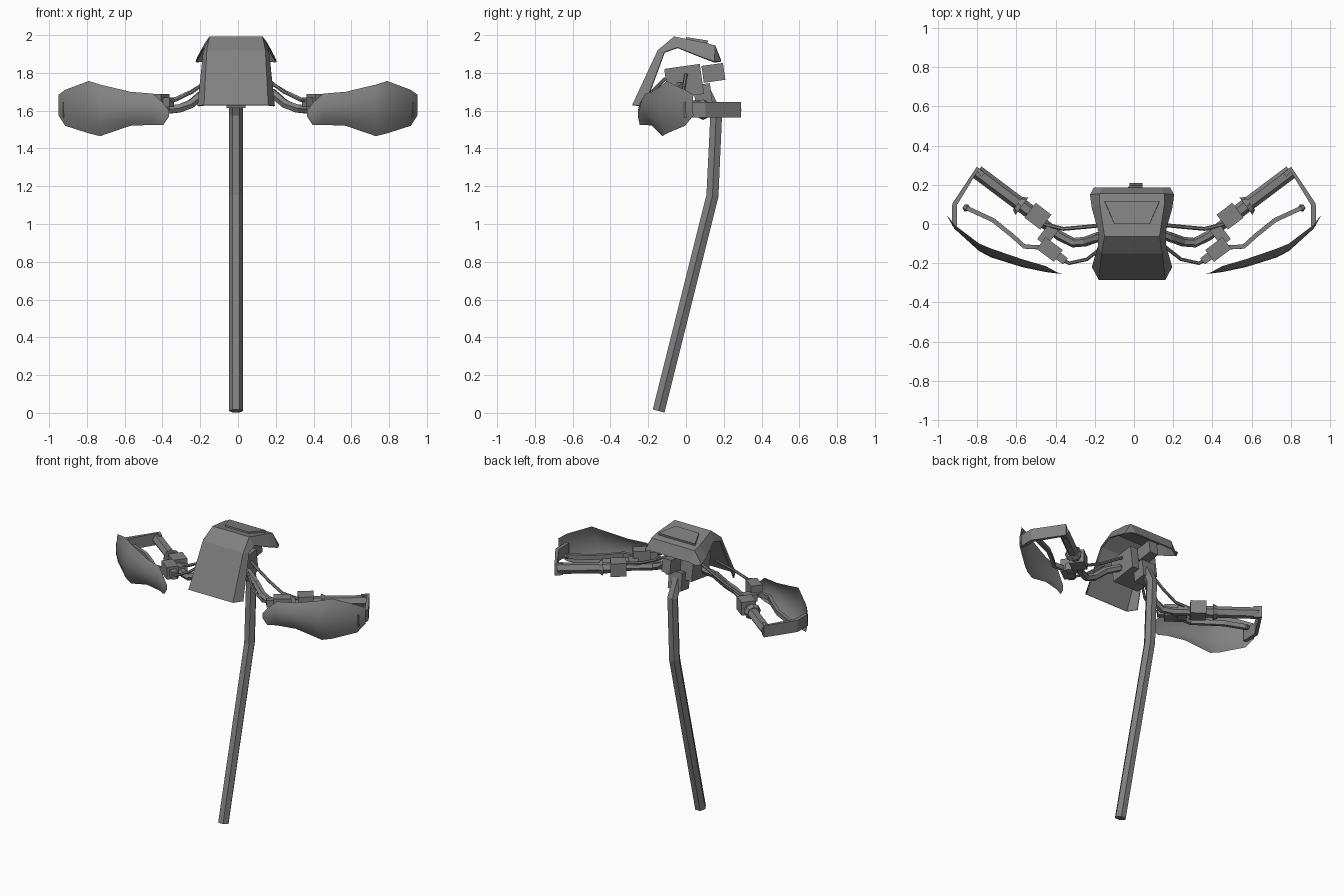
import bpy
import bmesh
from math import cos, sin, radians, tau
from mathutils import Vector, Matrix

cube = bpy.data.objects.get("Cube")
if cube:
    bpy.data.objects.remove(cube, do_unlink=True)

grey = bpy.data.materials.new("matte_grey")
grey.use_nodes = True
colour = (0.22, 0.22, 0.22, 1)
grey.diffuse_color = colour
grey.node_tree.nodes["Principled BSDF"].inputs["Base Color"].default_value = colour


def finish(name, bm, closed=True):
    if closed:
        bmesh.ops.recalc_face_normals(bm, faces=bm.faces)
    mesh = bpy.data.meshes.new(name)
    bm.to_mesh(mesh)
    bm.free()
    mesh.materials.append(grey)
    ob = bpy.data.objects.new(name, mesh)
    bpy.context.collection.objects.link(ob)
    return ob


def ngon(radius, sides=6):
    return [(radius * cos(tau * i / sides), radius * sin(tau * i / sides)) for i in range(sides)]


def rect(w, h):
    return [(-w / 2, -h / 2), (w / 2, -h / 2), (w / 2, h / 2), (-w / 2, h / 2)]


def sweep(name, path, section, up=(0, 0, 1), scales=None):
    """Sweep a cross-section along a path and cap both ends."""
    bm = bmesh.new()
    pts = [Vector(p) for p in path]
    rings = []
    for i, p in enumerate(pts):
        a = (p - pts[i - 1]).normalized() if i else Vector()
        b = (pts[i + 1] - p).normalized() if i < len(pts) - 1 else Vector()
        t = (a + b).normalized()
        side = t.cross(Vector(up)).normalized()
        top = side.cross(t)
        s = scales[i] if scales else 1
        rings.append([bm.verts.new(p + (side * u + top * v) * s) for u, v in section])
    n = len(section)
    for r, q in zip(rings, rings[1:]):
        for i in range(n):
            bm.faces.new((r[i], r[(i + 1) % n], q[(i + 1) % n], q[i]))
    bm.faces.new(rings[0])
    bm.faces.new(rings[-1])
    return finish(name, bm)


def box(name, centre, size, turn=0.0, tilt=0.0):
    bm = bmesh.new()
    bmesh.ops.create_cube(bm, size=1)
    place = (Matrix.Translation(centre) @ Matrix.Rotation(radians(turn), 4, 'Z')
             @ Matrix.Rotation(radians(tilt), 4, 'X') @ Matrix.Diagonal((*size, 1)))
    bmesh.ops.transform(bm, matrix=place, verts=bm.verts)
    return finish(name, bm)


def sheet(name, rows):
    """Skin rows of points into an open surface."""
    bm = bmesh.new()
    grid = [[bm.verts.new(p) for p in row] for row in rows]
    for r, q in zip(grid, grid[1:]):
        for i in range(len(r) - 1):
            bm.faces.new((r[i], r[i + 1], q[i + 1], q[i]))
    return finish(name, bm)


# Steering column
sweep("steering_column", [(-.01, -.145, .01), (-.01, .14, 1.15), (-.01, .16, 1.58), (-.01, .1, 1.7)],
      ngon(.037), up=(0, 1, 0))

# Open cowl: front panel, crown, side flaps and rear lip
half_rows = [
    [(.17, -.285, 1.63), (.205, -.22, 1.625)],
    [(.155, -.15, 1.92), (.175, -.115, 1.91)],
    [(.14, -.063, 1.993), (.17, -.045, 1.935)],
    [(.165, .1, 1.96), (.205, .08, 1.885)],
    [(.165, .155, 1.945), (.215, .15, 1.86)],
    [(.15, .185, 1.87), (.195, .185, 1.86)],
]
rows = [[(-x, y, z) for x, y, z in reversed(r)] + r for r in half_rows]
cowl = sheet("cowl", rows)
cowl.location.x = -.01
solid = cowl.modifiers.new("thickness", 'SOLIDIFY')
solid.thickness = .008

# Raised pad on the crown
sweep("crown_pad", [(-.01, .0, 1.984), (-.01, .115, 1.963)], rect(.2, .012), scales=[.9, 1.4])

# Instrument body and clamp under the cowl
box("instrument_body", (-.01, -.01, 1.755), (.2, .19, .16), tilt=8)
box("column_clamp", (-.01, .09, 1.68), (.1, .09, .12), tilt=8)
box("rear_clamp", (.01, .145, 1.8), (.065, .115, .09), tilt=8)

# Handlebar centre
sweep("handlebar_centre", [(-.19, -.07, 1.69), (-.1, -.03, 1.73), (.1, -.03, 1.73), (.19, -.07, 1.69)],
      ngon(.024))

for s, label in ((1, "left"), (-1, "right")):
    def m(*pts):
        return [(s * x, y, z) for x, y, z in pts]

    turn = 37 * s

    # Bar, grip and flange
    sweep(label + "_bar", m((.18, -.065, 1.695), (.25, -.09, 1.635), (.31, -.095, 1.612),
                            (.38, -.06, 1.605), (.5, .035, 1.605)), ngon(.025))
    sweep(label + "_grip", m((.5, .04, 1.605), (.8, .265, 1.605)), ngon(.036))
    sweep(label + "_grip_flange", m((.572, .09, 1.605), (.592, .105, 1.605)), ngon(.055, 8), scales=[1, .75])

    # Switch housing, lever perch and reservoir
    box(label + "_switch_housing", (s * .49, .04, 1.61), (.1, .095, .09), turn)
    box(label + "_lever_perch", (s * .44, -.055, 1.615), (.06, .1, .05), turn)
    box(label + "_reservoir", (s * .43, -.13, 1.645), (.11, .075, .085), turn)
    box(label + "_reservoir_cap", (s * .37, -.175, 1.645), (.05, .04, .05), turn)

    # Lever with a knob at its end
    sweep(label + "_lever", m((.46, -.12, 1.625), (.56, -.115, 1.62), (.62, -.06, 1.615),
                              (.72, .02, 1.61), (.85, .08, 1.605)), rect(.022, .03))
    sweep(label + "_lever_knob", m((.84, .075, 1.605), (.855, .082, 1.605), (.87, .09, 1.605)),
          ngon(.02), scales=[.5, 1, .5])

    # Cables into the cowl
    sweep(label + "_front_cable", m((.37, -.18, 1.65), (.33, -.2, 1.655), (.24, -.18, 1.7), (.15, -.11, 1.77)),
          ngon(.009))
    sweep(label + "_rear_cable", m((.46, .0, 1.63), (.36, -.025, 1.65), (.25, -.015, 1.7), (.1, .0, 1.79)),
          ngon(.01))

    # Guard bracket from the grip end to the guard
    sweep(label + "_guard_bracket", m((.77, .25, 1.605), (.8, .28, 1.605), (.915, .1, 1.605), (.915, -.01, 1.605)),
          rect(.025, .08))

    # Bulging hand guard: x, bottom, top, middle depth, edge depth
    stations = [(.365, 1.57, 1.6, -.255, -.255), (.395, 1.525, 1.64, -.252, -.245),
                (.45, 1.525, 1.69, -.245, -.215), (.57, 1.52, 1.70, -.22, -.18),
                (.73, 1.465, 1.738, -.17, -.125), (.79, 1.48, 1.757, -.138, -.1),
                (.915, 1.52, 1.71, -.025, -.005), (.95, 1.575, 1.685, .035, .04)]
    guard_rows = []
    for x, low, high, mid, edge in stations:
        row = []
        for k in range(7):
            f = k / 3 - 1
            row.append((s * x, mid + (edge - mid) * f * f, low + (high - low) * k / 6))
        guard_rows.append(row)
    guard = sheet(label + "_hand_guard", guard_rows)
    guard.data.polygons.foreach_set("use_smooth", [True] * len(guard.data.polygons))
    # Face the bulge forward
    if sum(p.normal.y for p in guard.data.polygons) > 0:
        guard.data.flip_normals()
